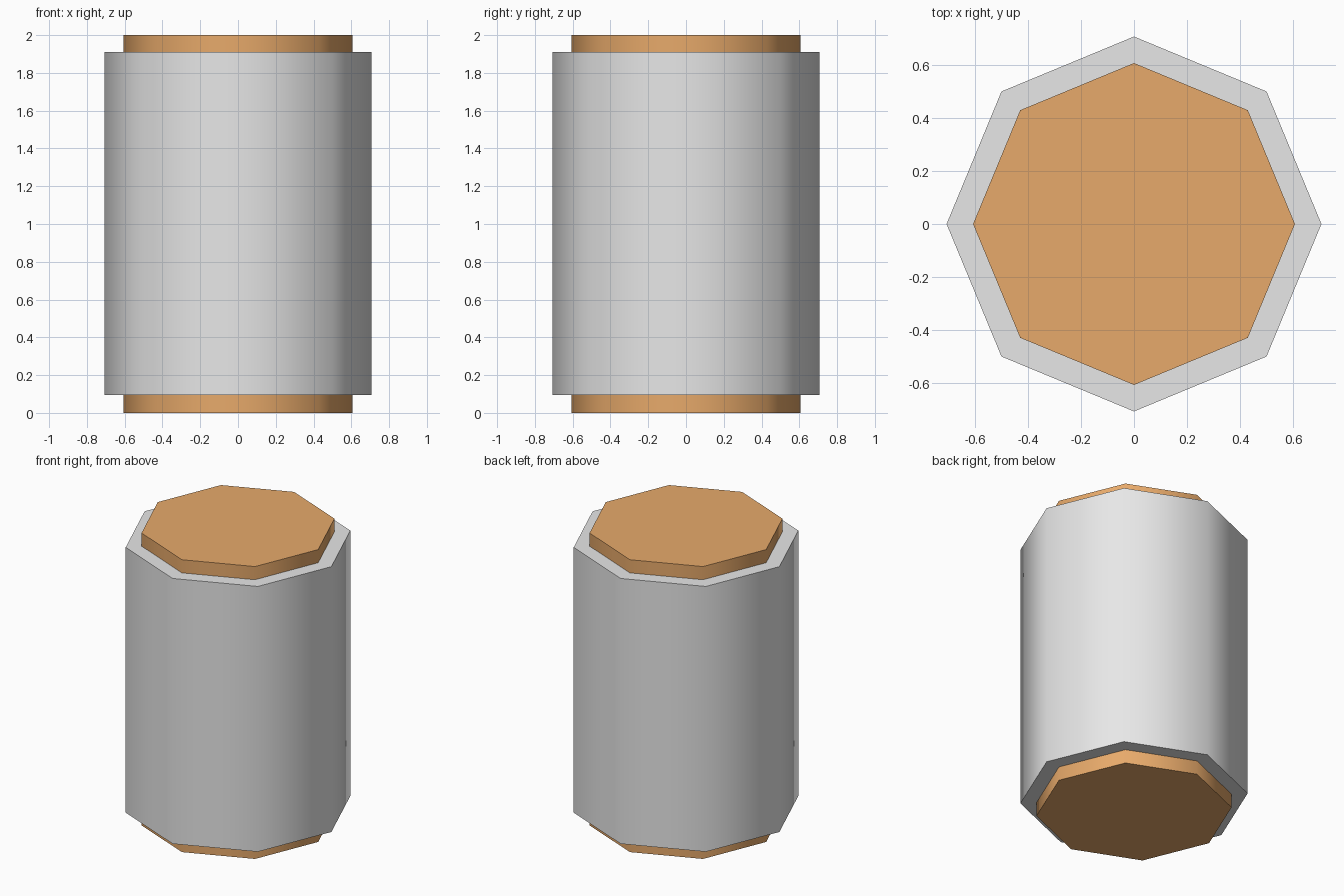
import bpy
import math

SIDES = 8

cube = bpy.data.objects.get("Cube")
if cube:
    bpy.data.objects.remove(cube, do_unlink=True)


def make_material(name, colour):
    mat = bpy.data.materials.new(name)
    mat.use_nodes = True
    mat.diffuse_color = colour
    mat.node_tree.nodes["Principled BSDF"].inputs["Base Color"].default_value = colour
    return mat


def drum(name, radius, bottom, top, mat):
    """Eight-sided drum with smooth walls and crisp rims."""
    bpy.ops.mesh.primitive_cylinder_add(
        vertices=SIDES, radius=radius, depth=top - bottom,
        location=(0, 0, (bottom + top) / 2))
    obj = bpy.context.object
    obj.name = name
    obj.data.materials.append(mat)
    bpy.ops.object.shade_smooth_by_angle(angle=math.radians(60))
    return obj


grey = make_material("light grey", (0.8, 0.8, 0.8, 1))
tan = make_material("warm tan", (0.8, 0.40, 0.145, 1))

# Outer casing
drum("casing", 0.707, 0.095, 1.91, grey)

# Inner core, showing at both ends
drum("core", 0.607, 0.0, 2.0, tan)
